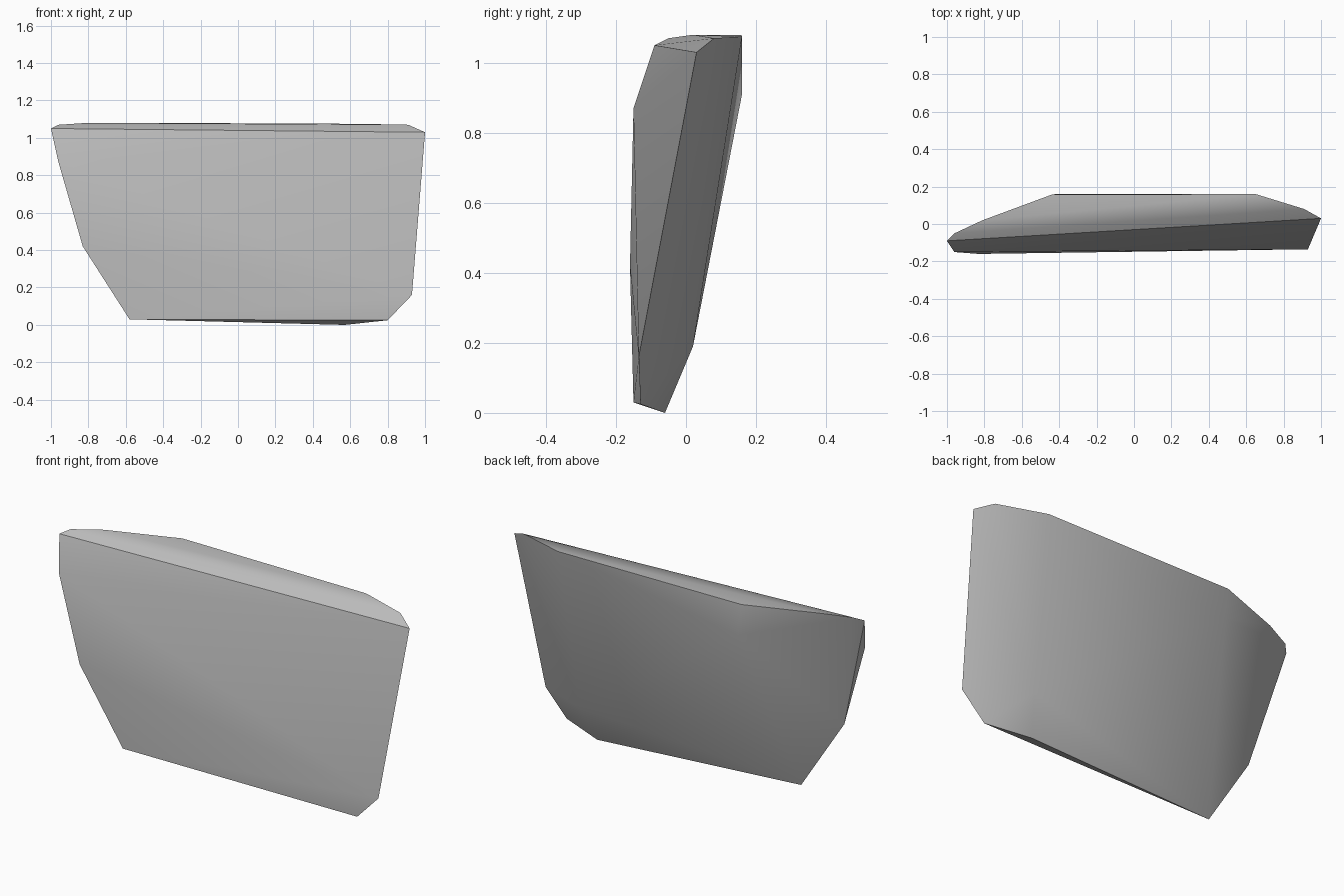
import bpy
import bmesh
from math import radians

default_cube = bpy.data.objects.get("Cube")
if default_cube:
    bpy.data.objects.remove(default_cube, do_unlink=True)


def make_material(name, value):
    material = bpy.data.materials.new(name)
    material.use_nodes = True
    colour = (value, value, value, 1)
    material.diffuse_color = colour
    shader = material.node_tree.nodes["Principled BSDF"]
    shader.inputs["Base Color"].default_value = colour
    shader.inputs["Roughness"].default_value = 0.9
    return material


def make_hull(name, corners, material, crease_angle):
    """Wrap a convex chipped stone around its corner points."""
    bm = bmesh.new()
    for corner in corners:
        bm.verts.new(corner)
    result = bmesh.ops.convex_hull(bm, input=bm.verts)
    spare = {g for g in result["geom_interior"] + result["geom_unused"]
             if isinstance(g, bmesh.types.BMVert)}
    bmesh.ops.delete(bm, geom=list(spare), context="VERTS")
    bmesh.ops.recalc_face_normals(bm, faces=bm.faces)
    mesh = bpy.data.meshes.new(name)
    bm.to_mesh(mesh)
    bm.free()
    mesh.materials.append(material)
    stone = bpy.data.objects.new(name, mesh)
    bpy.context.collection.objects.link(stone)
    bpy.ops.object.select_all(action="DESELECT")
    stone.select_set(True)
    bpy.context.view_layer.objects.active = stone
    bpy.ops.object.shade_smooth_by_angle(angle=radians(crease_angle))
    return stone


# Broad front face, from the upper right round the bottom to the upper left
front_rim = [
    (-1, -.09, 1.05), (-.96, -.15, .87), (-.83, -.16, .42),
    (-.58, -.15, .03), (.8, -.13, .025), (.93, -.135, .16), (1, .03, 1.03),
]
# Chipped top, running along its back edge
top_rim = [
    (.91, .08, 1.07), (.65, .16, 1.075), (-.44, .157, 1.08),
    (-.81, .02, 1.08), (-.96, -.05, 1.07),
]
# Bulge of the back and the lowest tip
back_corners = [(-.42, .16, .91), (.62, .02, .19), (.57, -.06, 0)]

stone_grey = make_material("stone grey", .5)
make_hull("rock_slab", front_rim + top_rim + back_corners, stone_grey, 35)
